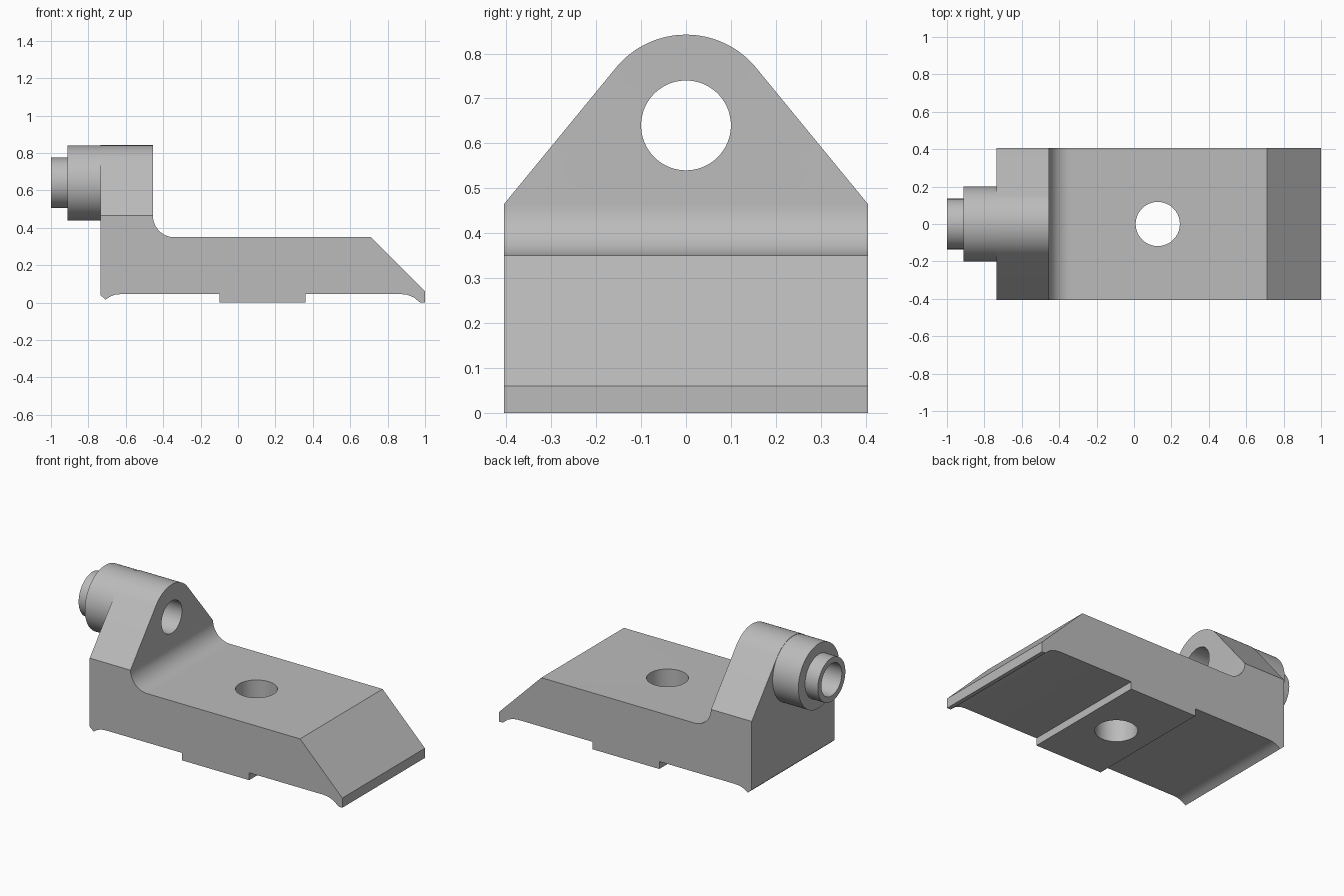
import bpy, bmesh, math
from mathutils import Matrix, Vector

if "Cube" in bpy.data.objects:
    bpy.data.objects.remove(bpy.data.objects["Cube"])

grey = bpy.data.materials.new("light_grey")
grey.diffuse_color = (0.5, 0.5, 0.5, 1)
grey.use_nodes = True
grey.node_tree.nodes["Principled BSDF"].inputs["Base Color"].default_value = grey.diffuse_color


def arc(cx, cy, r, a0, a1, n):
    """Points on a circular arc, angles in degrees."""
    angles = [math.radians(a0 + (a1 - a0) * i / n) for i in range(n + 1)]
    return [(cx + r * math.cos(a), cy + r * math.sin(a)) for a in angles]


def prism(name, points, to_3d, start, end):
    """Extrude a 2D outline; to_3d maps (u, v, depth) to a position."""
    bm = bmesh.new()
    face = bm.faces.new([bm.verts.new(to_3d(u, v, start)) for u, v in points])
    ext = bmesh.ops.extrude_face_region(bm, geom=[face])
    move = Vector(to_3d(0, 0, end)) - Vector(to_3d(0, 0, start))
    bmesh.ops.translate(bm, vec=move, verts=[g for g in ext["geom"] if isinstance(g, bmesh.types.BMVert)])
    bmesh.ops.recalc_face_normals(bm, faces=bm.faces)
    mesh = bpy.data.meshes.new(name)
    bm.to_mesh(mesh)
    bm.free()
    mesh.materials.append(grey)
    obj = bpy.data.objects.new(name, mesh)
    bpy.context.collection.objects.link(obj)
    return obj


def along_x(u, v, d):
    return (d, u, v)


def along_y(u, v, d):
    return (u, d, v)


def along_z(u, v, d):
    return (u, v, d)


def combine(target, tool, operation):
    """Apply a boolean and discard the tool."""
    mod = target.modifiers.new(operation, 'BOOLEAN')
    mod.operation, mod.solver, mod.object = operation, 'EXACT', tool
    bpy.context.view_layer.objects.active = target
    bpy.ops.object.modifier_apply(modifier=mod.name)
    bpy.data.objects.remove(tool)


def disc(cx, cy, r, n=96):
    return arc(cx, cy, r, 0, 360, n)[:-1]


AXIS_Z, LUG_R = 0.64, 0.202

# Side outline: stepped underside, sloped nose, filleted upright
side = [(-0.735, 0.04), (-0.708, 0.016), (-0.685, 0.032), (-0.655, 0.043), (-0.62, 0.046),
        (-0.10, 0.046), (-0.10, 0), (0.36, 0), (0.36, 0.046),
        (0.87, 0.046), (0.905, 0.042), (0.94, 0.028), (0.975, 0), (1, 0), (1, 0.06), (0.71, 0.35)]
side += arc(-0.34, 0.465, 0.115, 270, 180, 16) + [(-0.455, 1), (-0.735, 1)]
body = prism("bracket_body", side, along_y, -0.6, 0.6)

# End outline: straight sides tapering tangentially into a round lug
front = [(-0.405, -0.2), (0.405, -0.2), (0.405, 0.465)]
front += arc(0, AXIS_Z, LUG_R, 39.4, 140.6, 32) + [(-0.405, 0.465)]
combine(body, prism("end_outline", front, along_x, -1.5, 1.5), 'INTERSECT')

# Rear boss and collar
combine(body, prism("boss", disc(0, AXIS_Z, 0.2), along_x, -0.912, -0.6), 'UNION')
combine(body, prism("collar", disc(0, AXIS_Z, 0.135), along_x, -1, -0.8), 'UNION')

# Pivot bore and vertical bolt hole
combine(body, prism("bore", disc(0, AXIS_Z, 0.1), along_x, -1.5, 0), 'DIFFERENCE')
combine(body, prism("bolt_hole", disc(0.127, 0, 0.118), along_z, -0.5, 0.6), 'DIFFERENCE')

body.select_set(True)
bpy.context.view_layer.objects.active = body
bpy.ops.object.shade_smooth_by_angle(angle=math.radians(25))
